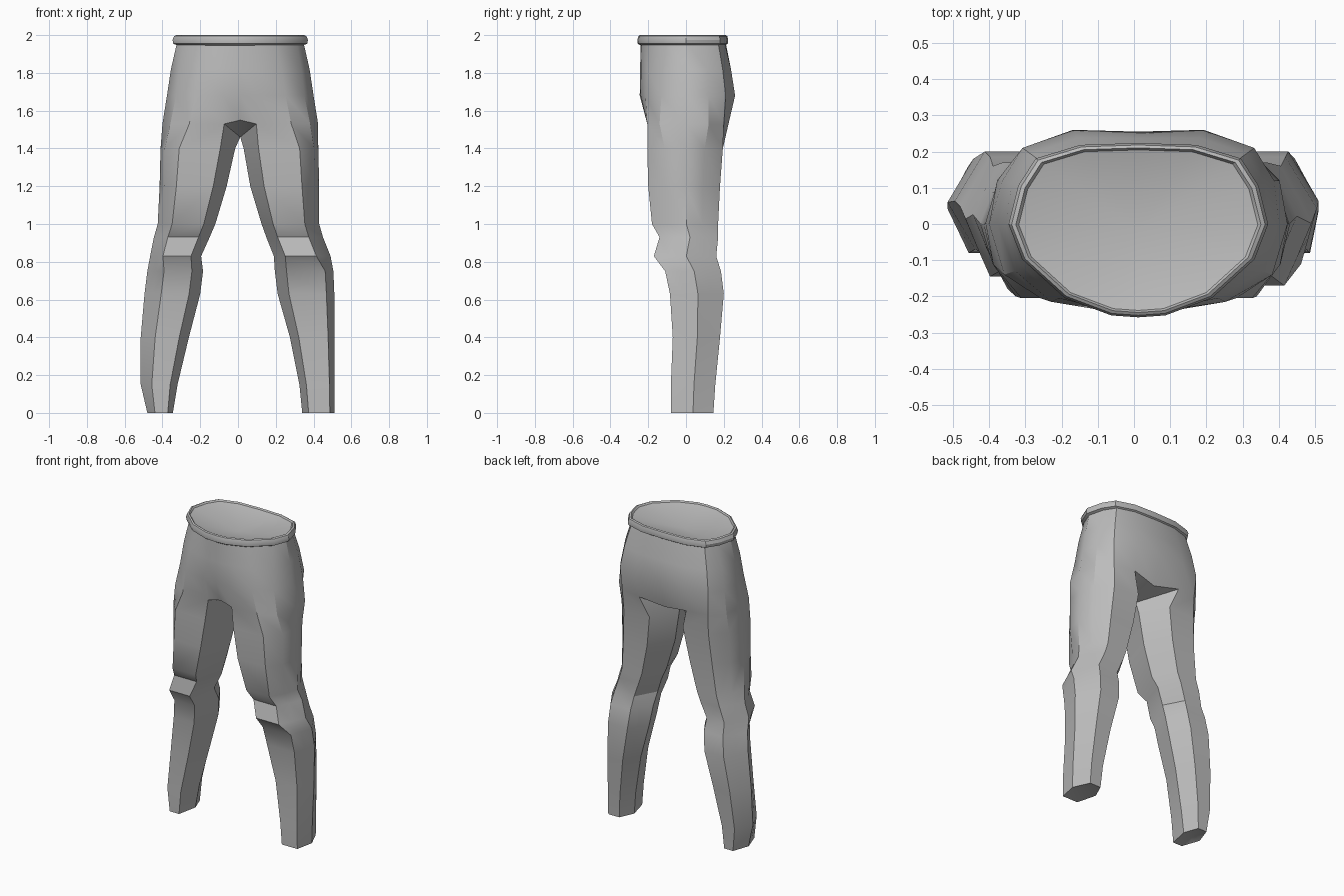
import bpy, bmesh, math
from mathutils import Vector

if "Cube" in bpy.data.objects:
    bpy.data.objects.remove(bpy.data.objects["Cube"])

grey = bpy.data.materials.new("grey_cloth")
grey.diffuse_color = (0.5, 0.5, 0.5, 1)
grey.use_nodes = True
grey.node_tree.nodes["Principled BSDF"].inputs["Base Color"].default_value = grey.diffuse_color
CX = 0.012  # waist centre line


def finish(bm, name):
    bmesh.ops.recalc_face_normals(bm, faces=bm.faces)
    mesh = bpy.data.meshes.new(name)
    bm.to_mesh(mesh)
    bm.free()
    mesh.materials.append(grey)
    ob = bpy.data.objects.new(name, mesh)
    bpy.context.collection.objects.link(ob)
    bpy.ops.object.select_all(action='DESELECT')
    ob.select_set(True)
    bpy.context.view_layer.objects.active = ob
    bpy.ops.object.shade_smooth_by_angle(angle=math.radians(30))
    return ob


def bridge(bm, a, b):
    n = len(a)
    for i in range(n):
        bm.faces.new((a[i], a[(i + 1) % n], b[(i + 1) % n], b[i]))


def fan(bm, ring, centre):
    c = bm.verts.new(centre)
    for i in range(len(ring)):
        bm.faces.new((ring[i], ring[(i + 1) % len(ring)], c))


# Half outlines of the body, front centre to back centre
WAIST = [(0, -.24), (.07, -.235), (.19, -.19), (.30, -.09), (.335, 0),
         (.31, .10), (.265, .17), (.15, .205), (0, .21)]
HIP = [(0, -.245), (.09, -.24), (.24, -.215), (.34, -.13), (.388, 0),
       (.375, .12), (.32, .21), (.18, .26), (0, .255)]
CROTCH = [(0, -.20), (.085, -.205), (.27, -.205), (.37, -.14), (.412, 0),
          (.39, .12), (.31, .20), (.17, .225), (0, .20)]


def blend(a, b, t):
    return [(p[0] + (q[0] - p[0]) * t, p[1] + (q[1] - p[1]) * t) for p, q in zip(a, b)]


def ring_of(bm, half, z):
    pts = [(CX + x, y, z) for x, y in half]
    pts += [(CX - x, y, z) for x, y in half[-2:0:-1]]
    return [bm.verts.new(p) for p in pts]


# Leg rows: height, inner x, outer x, front y, back y
RIGHT = [(1.40, .03, .425, -.205, .195), (1.20, .065, .43, -.20, .18),
         (1.00, .125, .43, -.18, .17), (.93, .15, .45, -.14, .17),
         (.83, .19, .49, -.17, .16), (.75, .195, .505, -.11, .185),
         (.63, .21, .51, -.085, .20), (.40, .275, .51, -.07, .18),
         (.15, .325, .51, -.08, .155), (0, .34, .51, -.08, .145)]
LEFT = [(1.40, .015, .41, -.205, .195), (1.20, .06, .415, -.20, .18),
        (1.00, .12, .425, -.18, .17), (.93, .15, .445, -.13, .17),
        (.83, .195, .465, -.145, .16), (.75, .185, .48, -.10, .185),
        (.63, .20, .495, -.085, .20), (.40, .26, .515, -.07, .18),
        (.15, .32, .515, -.08, .155), (0, .345, .48, -.08, .145)]


def leg(bm, top, rows, side, shin_front):
    prev = top
    for z, xi, xo, yf, yb in rows:
        k = max(0, min(1, (z - .8) / .5))       # rounder thigh, six-sided shin
        u = .75 if z > .8 else shin_front
        shape = [(.2, 0), (u, 0), ((u + 1) / 2 + .07 * k, .26 - .03 * k), (1, .52),
                 (.86 + .07 * k, .76), (.72, 1), (.25, 1), (0, .58)]
        ring = [bm.verts.new((side * (xi + (xo - xi) * a), yf + (yb - yf) * b, z))
                for a, b in shape]
        bridge(bm, prev, ring)
        prev = ring
    # Slightly recessed cuff end
    mid = sum((v.co for v in prev), Vector()) / len(prev)
    fan(bm, prev, mid + Vector((0, 0, .02)))


# Trousers: hips, gusset and both legs
bm = bmesh.new()
levels = [(WAIST, 1.96), (blend(WAIST, HIP, .6), 1.82), (HIP, 1.68), (CROTCH, 1.53)]
rings = [ring_of(bm, half, z) for half, z in levels]
for a, b in zip(rings, rings[1:]):
    bridge(bm, a, b)
low = rings[-1]
front, back = low[0], low[8]
front.co.z, back.co.z = 1.55, 1.50
gusset = bm.verts.new((CX, .03, 1.46))
right_top = low[1:8]
left_top = low[:8:-1]
for tops in (right_top, left_top):
    bm.faces.new((front, tops[0], gusset))
    bm.faces.new((back, tops[-1], gusset))
leg(bm, right_top + [gusset], RIGHT, 1, .86)
leg(bm, left_top + [gusset], LEFT, -1, .70)
finish(bm, "trousers")

# Waistband with a sunken top
bm = bmesh.new()
prev = None
for scale, z in ((.99, 1.945), (1.06, 1.955), (1.07, 1.975), (1.045, 1.995),
                 (1.01, 2.0), (.985, 1.99)):
    ring = ring_of(bm, [(x * scale, (y + .015) * scale - .017) for x, y in WAIST], z)
    if prev:
        bridge(bm, prev, ring)
    prev = ring
fan(bm, prev, (CX, -.015, 1.93))
finish(bm, "waistband")
